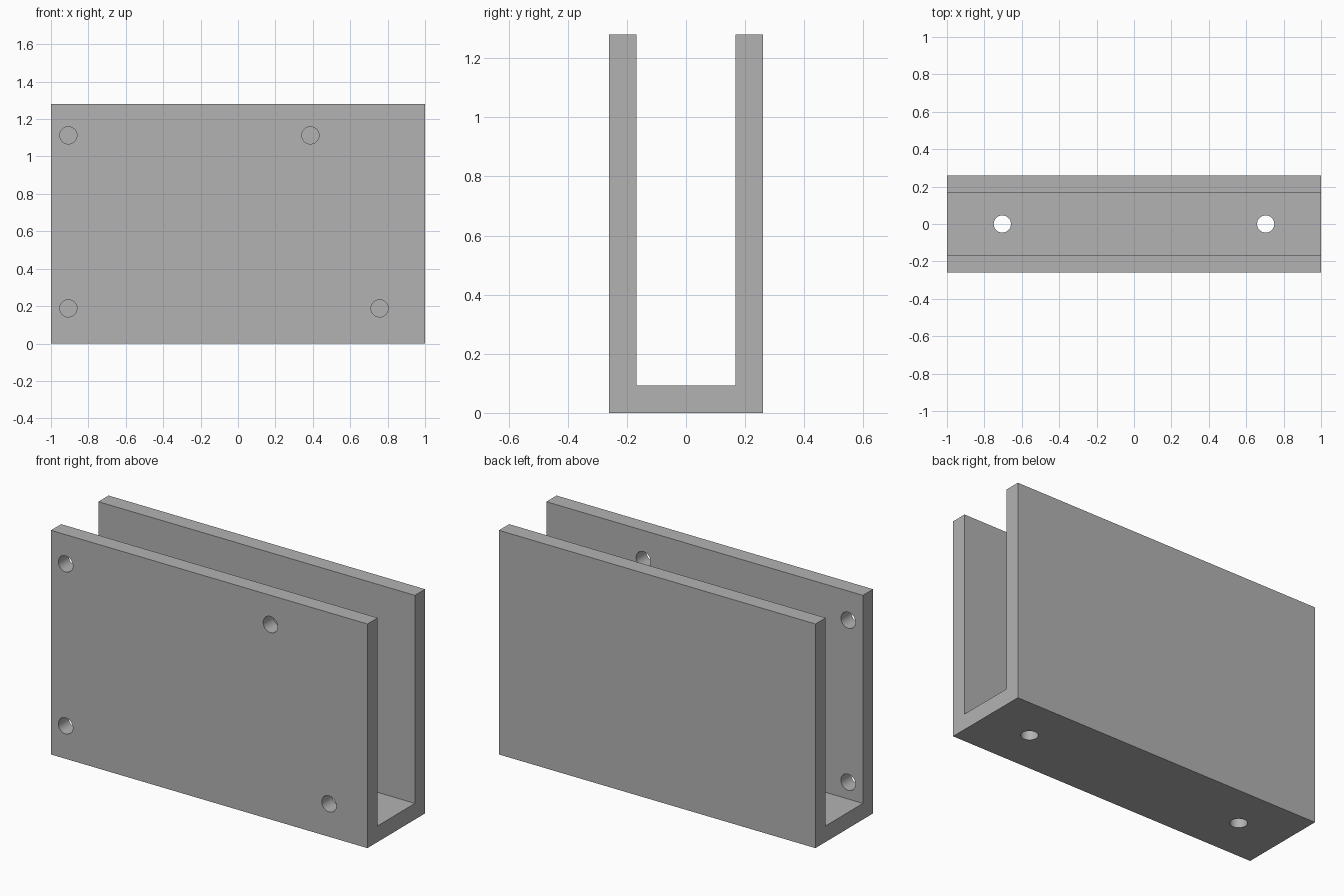
import bpy, bmesh, math
from mathutils import Matrix

cube = bpy.data.objects.get("Cube")
if cube:
    bpy.data.objects.remove(cube, do_unlink=True)

LENGTH, DEPTH, HEIGHT, WALL = 2.0, 0.52, 1.28, 0.092
HOLE_RADIUS = 0.046

grey = bpy.data.materials.new("plain_grey")
grey.use_nodes = True
grey.diffuse_color = (0.45, 0.45, 0.45, 1)
grey.node_tree.nodes["Principled BSDF"].inputs["Base Color"].default_value = grey.diffuse_color


def add_object(name, bm):
    mesh = bpy.data.meshes.new(name)
    bmesh.ops.recalc_face_normals(bm, faces=bm.faces)
    bm.to_mesh(mesh)
    bm.free()
    mesh.materials.append(grey)
    obj = bpy.data.objects.new(name, mesh)
    bpy.context.collection.objects.link(obj)
    return obj


def add_drill(bm, location, angle=0):
    place = Matrix.Translation(location) @ Matrix.Rotation(angle, 4, "X")
    bmesh.ops.create_cone(bm, cap_ends=True, segments=48, radius1=HOLE_RADIUS,
                          radius2=HOLE_RADIUS, depth=WALL * 2, matrix=place)


# U-shaped profile extruded along x
outer, inner = DEPTH / 2, DEPTH / 2 - WALL
profile = [(-outer, 0), (outer, 0), (outer, HEIGHT), (inner, HEIGHT),
           (inner, WALL), (-inner, WALL), (-inner, HEIGHT), (-outer, HEIGHT)]
bm = bmesh.new()
end = bm.faces.new([bm.verts.new((-LENGTH / 2, y, z)) for y, z in profile])
side = bmesh.ops.extrude_face_region(bm, geom=[end])
verts = [v for v in side["geom"] if isinstance(v, bmesh.types.BMVert)]
bmesh.ops.translate(bm, verts=verts, vec=(LENGTH, 0, 0))
bracket = add_object("channel_bracket", bm)

# Drills: four through the front wall, two through the base
bm = bmesh.new()
for x, z in [(-0.907, 1.113), (0.387, 1.113), (-0.907, 0.188), (0.757, 0.188)]:
    add_drill(bm, (x, -outer + WALL / 2, z), math.pi / 2)
for x in (-0.704, 0.704):
    add_drill(bm, (x, 0, WALL / 2))
drills = add_object("hole_drills", bm)
drills.hide_render = True

# Cut the holes and remove the drills
cut = bracket.modifiers.new("holes", "BOOLEAN")
cut.operation = "DIFFERENCE"
cut.solver = "EXACT"
cut.object = drills
bpy.ops.object.select_all(action="DESELECT")
bpy.context.view_layer.objects.active = bracket
bracket.select_set(True)
bpy.ops.object.modifier_apply(modifier=cut.name)
bpy.data.objects.remove(drills, do_unlink=True)
bpy.ops.object.shade_smooth_by_angle(angle=math.radians(30))
